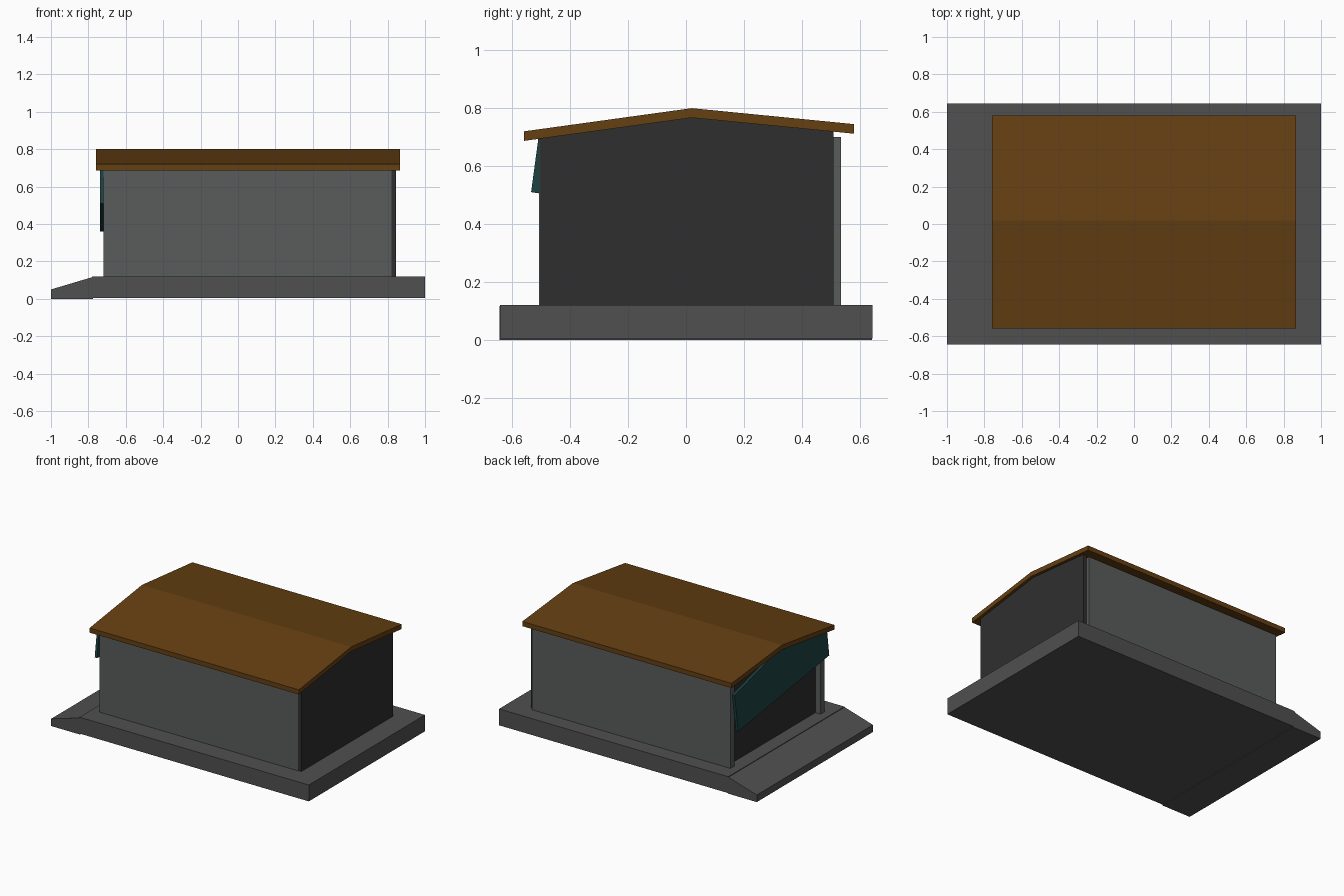
import bpy

if "Cube" in bpy.data.objects:
    bpy.data.objects.remove(bpy.data.objects["Cube"])


def material(name, rgb):
    m = bpy.data.materials.new(name)
    m.diffuse_color = (*rgb, 1)
    m.use_nodes = True
    m.node_tree.nodes["Principled BSDF"].inputs["Base Color"].default_value = m.diffuse_color
    return m


concrete = material("concrete", (0.08, 0.08, 0.08))
plaster = material("plaster", (0.10, 0.107, 0.106))
dark = material("dark_panel", (0.028, 0.028, 0.028))
brown = material("brown_roof", (0.13, 0.05, 0.006))
teal = material("teal", (0.012, 0.055, 0.055))


def prism(name, profile, lo, hi, mat, axis="X"):
    """Extrude a 2D profile: (y, z) along X or (x, z) along Y."""
    def point(p, d):
        return (d, p[0], p[1]) if axis == "X" else (p[0], d, p[1])
    n = len(profile)
    verts = [point(p, d) for d in (lo, hi) for p in profile]
    faces = [tuple(range(n))[::-1], tuple(range(n, 2 * n))]
    faces += [(i, (i + 1) % n, (i + 1) % n + n, i + n) for i in range(n)]
    if axis == "Y":
        faces = [f[::-1] for f in faces]
    mesh = bpy.data.meshes.new(name)
    mesh.from_pydata(verts, [], faces)
    mesh.materials.append(mat)
    obj = bpy.data.objects.new(name, mesh)
    bpy.context.collection.objects.link(obj)
    return obj


def rect(a, b, z0, z1):
    return [(a, z0), (b, z0), (b, z1), (a, z1)]


# Base slab and entrance ramp
prism("base_slab", rect(-0.78, 1.0, 0.005, 0.12), -0.643, 0.645, concrete, "Y")
prism("ramp", [(-1, 0), (-0.775, 0), (-0.775, 0.117), (-1, 0.05)],
      -0.645, 0.643, concrete, "Y")

# Long walls
prism("front_wall", rect(-0.72, 0.82, 0.12, 0.693), -0.508, -0.463, plaster, "Y")
prism("back_wall", rect(-0.72, 0.82, 0.12, 0.70), 0.49, 0.535, plaster, "Y")

# Gable end walls, the left one recessed
gable = [(-0.503, 0.12), (0.51, 0.12), (0.51, 0.719), (0.02, 0.767), (-0.503, 0.695)]
prism("right_wall", gable, 0.82, 0.845, dark)
inner = [(-0.463, 0.12), (0.49, 0.12), (0.49, 0.721), (0.02, 0.767), (-0.463, 0.70)]
prism("left_wall", inner, -0.68, -0.655, dark)

# Crooked panel hanging over the left end
prism("hanging_panel", [(-0.535, 0.51), (0.475, 0.36), (0.515, 0.63),
                        (0.02, 0.765), (-0.51, 0.695)], -0.738, -0.72, teal)

# Gable roof with overhangs
t = 0.033
top = [(-0.56, 0.72), (0.02, 0.80), (0.58, 0.745)]
prism("roof", [(y, z - t) for y, z in top] + top[::-1], -0.76, 0.865, brown)
